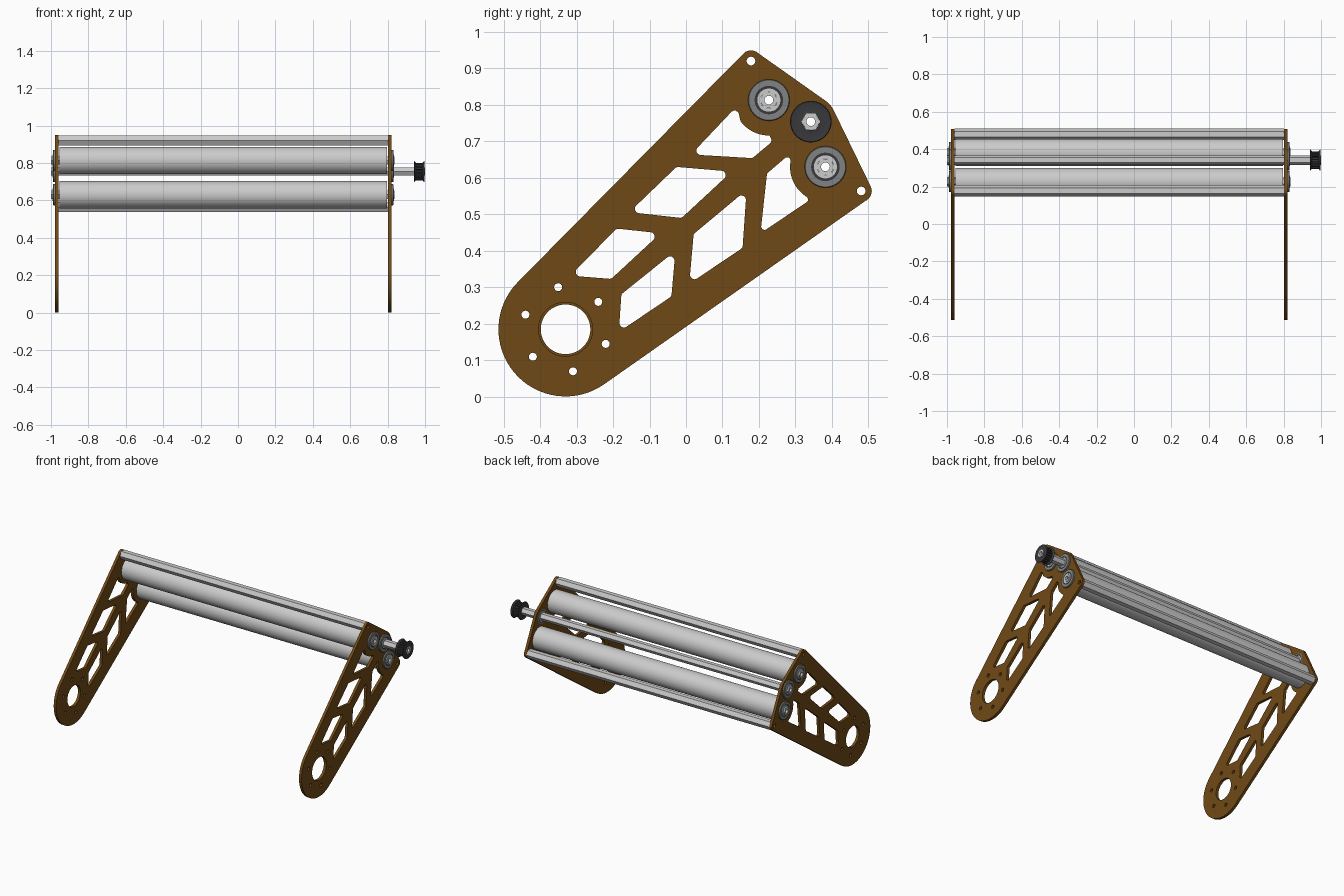
import bpy, bmesh
from math import sin, cos, pi, radians, atan2, acos, tan
from mathutils import Vector

if "Cube" in bpy.data.objects:
    bpy.data.objects.remove(bpy.data.objects["Cube"])


def material(name, rgb):
    m = bpy.data.materials.new(name)
    m.diffuse_color = (*rgb, 1)
    m.use_nodes = True
    m.node_tree.nodes["Principled BSDF"].inputs["Base Color"].default_value = m.diffuse_color
    return m


BROWN = material("brown_plate", (0.16, 0.066, 0.008))
DARK = material("dark_plastic", (0.04, 0.04, 0.045))
STEEL = material("bearing_steel", (0.22, 0.23, 0.23))


def finish(name, bm, mat):
    bmesh.ops.recalc_face_normals(bm, faces=bm.faces)
    mesh = bpy.data.meshes.new(name)
    bm.to_mesh(mesh)
    bm.free()
    ob = bpy.data.objects.new(name, mesh)
    bpy.context.collection.objects.link(ob)
    if mat:
        mesh.materials.append(mat)
    bpy.ops.object.select_all(action='DESELECT')
    ob.select_set(True)
    bpy.context.view_layer.objects.active = ob
    bpy.ops.object.shade_smooth_by_angle()
    return ob


def prism(name, loops, x0, x1, mat=None):
    """Outline plus holes in the YZ plane, extruded along x."""
    bm = bmesh.new()
    edges = []
    for loop in loops:
        vs = [bm.verts.new((x0, p[0], p[1])) for p in loop]
        edges += [bm.edges.new((vs[i - 1], vs[i])) for i in range(len(vs))]
    bmesh.ops.triangle_fill(bm, edges=edges, use_beauty=True, normal=(1, 0, 0))
    ext = bmesh.ops.extrude_face_region(bm, geom=bm.faces[:], use_keep_orig=True)
    moved = [g for g in ext['geom'] if isinstance(g, bmesh.types.BMVert)]
    bmesh.ops.translate(bm, verts=moved, vec=(x1 - x0, 0, 0))
    return finish(name, bm, mat)


def lathe(name, profile, c, mat=None, n=40):
    """Closed (x, radius) section turned around the x axis at c."""
    bm = bmesh.new()
    rings = [[bm.verts.new((x, c[0] + r * cos(2 * pi * k / n), c[1] + r * sin(2 * pi * k / n)))
              for k in range(n)] for x, r in profile]
    for i in range(len(rings)):
        a, b = rings[i - 1], rings[i]
        for k in range(n):
            bm.faces.new((a[k - 1], a[k], b[k], b[k - 1]))
    return finish(name, bm, mat)


def arc(c, r, a0, a1, n):
    return [(c[0] + r * cos(a0 + (a1 - a0) * i / n), c[1] + r * sin(a0 + (a1 - a0) * i / n))
            for i in range(n + 1)]


def circle(c, r, n=24):
    return arc(c, r, 0, 2 * pi, n)[:-1]


def hull(circles):
    """Belt outline around circles listed counter-clockwise."""
    n = len(circles)
    angles = []
    for i in range(n):
        (y, z, r), (y2, z2, r2) = circles[i], circles[(i + 1) % n]
        d = Vector((y2 - y, z2 - z))
        angles.append(atan2(d.y, d.x) - acos((r - r2) / d.length))
    pts = []
    for i, (y, z, r) in enumerate(circles):
        a0 = angles[i - 1]
        a1 = a0 + (angles[i] - a0) % (2 * pi)
        pts += arc((y, z), r, a0, a1, max(6, int((a1 - a0) / 0.09)))
    return pts


def rounded(points, r=0.012):
    """Polygon with filleted corners; points with a third value stay sharp."""
    out = []
    for i, q in enumerate(points):
        p = Vector(q[:2])
        if len(q) == 3:
            out.append(tuple(p))
            continue
        u = (Vector(points[i - 1][:2]) - p).normalized()
        v = (Vector(points[(i + 1) % len(points)][:2]) - p).normalized()
        half = u.angle(v) / 2
        centre = p + (u + v).normalized() * r / sin(half)
        t = r / tan(half)
        a, b = p + u * t - centre, p + v * t - centre
        out += [tuple(centre + a.lerp(b, s / 6).normalized() * r) for s in range(7)]
    return out


PIVOT, TOP, LOW = (-0.33, 0.185), (0.178, 0.92), (0.48, 0.564)
ROLL_A, ROLL_B, DRIVE = (0.227, 0.813), (0.382, 0.63), (0.342, 0.754)


def relief(c, a0, a1):
    return [(*p, 0) for p in arc(c, 0.097, radians(a0), radians(a1), 10)]


# Side plates with lightening windows
outline = hull([(*PIVOT, 0.184), (*LOW, 0.029), (*DRIVE, 0.07), (*TOP, 0.029)])
windows = [
    rounded([(-0.155, 0.506), (-0.026, 0.63), (0.125, 0.617), (-0.012, 0.49)]),
    rounded([(-0.317, 0.332), (-0.19, 0.461), (-0.07, 0.448), (-0.205, 0.323)]),
    rounded([(-0.184, 0.178), (-0.04, 0.275), (-0.029, 0.4), (-0.177, 0.281)]),
    rounded([(0.009, 0.31), (0.155, 0.408), (0.166, 0.567), (0.021, 0.446)]),
    rounded([(0.014, 0.664), (0.14, 0.797)] + relief(ROLL_A, 217, 271)
            + [(0.237, 0.7), (0.182, 0.654)]),
    rounded([(0.204, 0.448), (0.345, 0.543)] + relief(ROLL_B, 236, 170)
            + [(0.284, 0.665), (0.222, 0.612)], 0.009),
]
holes = [circle(c, 0.012, 16) for c in (TOP, LOW)]
holes += [circle((PIVOT[0] + 0.117 * cos(radians(40 + 60 * k)),
                  PIVOT[1] + 0.117 * sin(radians(40 + 60 * k))), 0.011, 16) for k in range(6)]
holes += [circle(c, 0.046, 32) for c in (ROLL_A, ROLL_B, DRIVE)]
for side, x0, bore in (("left", -0.979, 0.068), ("right", 0.803, 0.074)):
    prism(side + "_side_plate", [outline, circle(PIVOT, bore, 48)] + windows + holes,
          x0, x0 + 0.018, BROWN)

# Hollow hex tie bars at the plate corners
for label, c in (("upper", TOP), ("lower", LOW)):
    prism(label + "_tie_bar", [circle(c, 0.03, 6), circle(c, 0.012, 16)], -0.961, 0.803)

# Roller tubes
for label, c in (("upper", ROLL_A), ("lower", ROLL_B)):
    prism(label + "_roller", [circle(c, 0.073, 56), circle(c, 0.062, 56)], -0.955, 0.797)

# Hollow hex shafts and their flanged bearings
for label, c, end in (("upper", ROLL_A, 0.836), ("lower", ROLL_B, 0.836), ("drive", DRIVE, 1.0)):
    prism(label + "_hex_shaft", [circle(c, 0.0255, 6), circle(c, 0.012, 20)], -1.0, end)
    for side, xo, d in (("left", -0.979, -1), ("right", 0.821, 1)):
        tag = f"{label}_{side}_bearing_"
        lathe(tag + "outer_race", [(xo + d * x, r) for x, r in (
            (-0.018, 0.039), (-0.018, 0.046), (0, 0.046), (0, 0.057),
            (0.008, 0.057), (0.010, 0.055), (0.010, 0.039))], c, STEEL)
        lathe(tag + "shield", [(xo + d * x, r) for x, r in (
            (-0.016, 0.032), (-0.016, 0.039), (0.007, 0.039), (0.007, 0.032))], c, DARK)
        lathe(tag + "inner_race", [(xo + d * x, r) for x, r in (
            (-0.018, 0.023), (-0.018, 0.033), (0.012, 0.033), (0.012, 0.023))], c)

# Toothed drive pulley with flared flanges
teeth = []
for k in range(18):
    for off, r in ((-0.3, 0.047), (0.2, 0.047), (0.3, 0.039), (0.6, 0.039)):
        a = 2 * pi * (k + off) / 18
        teeth.append((DRIVE[0] + r * cos(a), DRIVE[1] + r * sin(a)))
prism("pulley_teeth", [teeth, circle(DRIVE, 0.023, 24)], 0.948, 0.992, DARK)
for label, xo, d in (("inner", 0.94, 1), ("outer", 0.998, -1)):
    lathe("pulley_" + label + "_flange", [(xo + d * x, r) for x, r in (
        (0, 0.023), (0.003, 0.036), (0, 0.055), (0.003, 0.057),
        (0.011, 0.047), (0.011, 0.023))], DRIVE, DARK)
